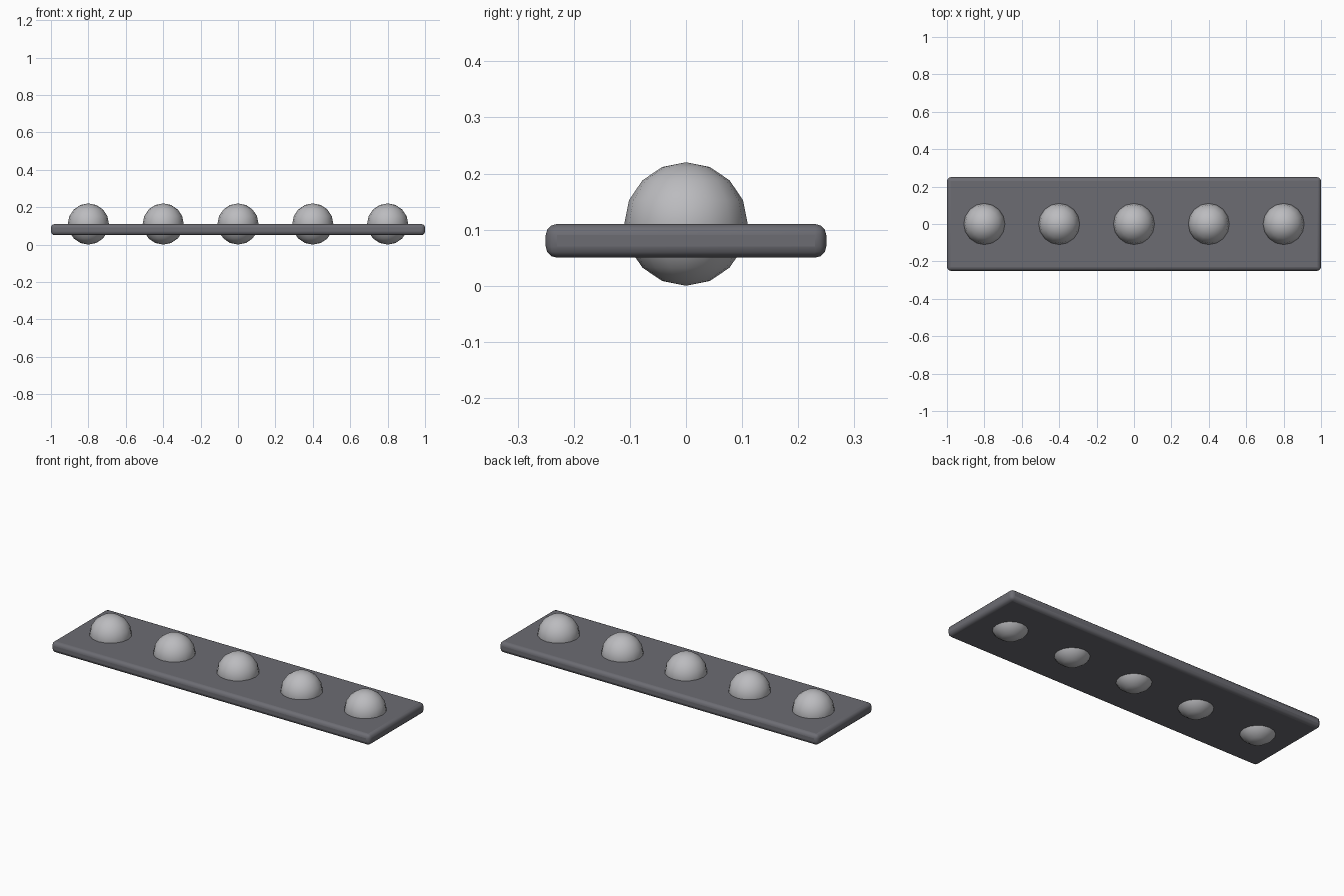
import bpy

if "Cube" in bpy.data.objects:
    bpy.data.objects.remove(bpy.data.objects["Cube"])


def material(name, color):
    mat = bpy.data.materials.new(name)
    mat.diffuse_color = (*color, 1)
    mat.use_nodes = True
    mat.node_tree.nodes["Principled BSDF"].inputs["Base Color"].default_value = mat.diffuse_color
    return mat


dark = material("dark_plate", (0.15, 0.15, 0.17))
metal = material("grey_ball", (0.5, 0.5, 0.52))

# Flat plate with rounded edges
bpy.ops.mesh.primitive_cube_add(size=1, location=(0, 0, 0.08))
plate = bpy.context.object
plate.name = "plate"
plate.scale = (2, 0.5, 0.06)
bpy.ops.object.transform_apply(location=False, rotation=False, scale=True)
bevel = plate.modifiers.new("rounded_edges", "BEVEL")
bevel.width = 0.02
bevel.segments = 3
plate.data.materials.append(dark)
bpy.ops.object.shade_smooth_by_angle()

# Row of balls set through the plate
for i in range(5):
    bpy.ops.mesh.primitive_uv_sphere_add(
        segments=16, ring_count=8, radius=0.11,
        location=(-0.8 + 0.4 * i, 0, 0.11))
    ball = bpy.context.object
    ball.name = f"ball_{i + 1}"
    ball.data.materials.append(metal)
    bpy.ops.object.shade_smooth()
